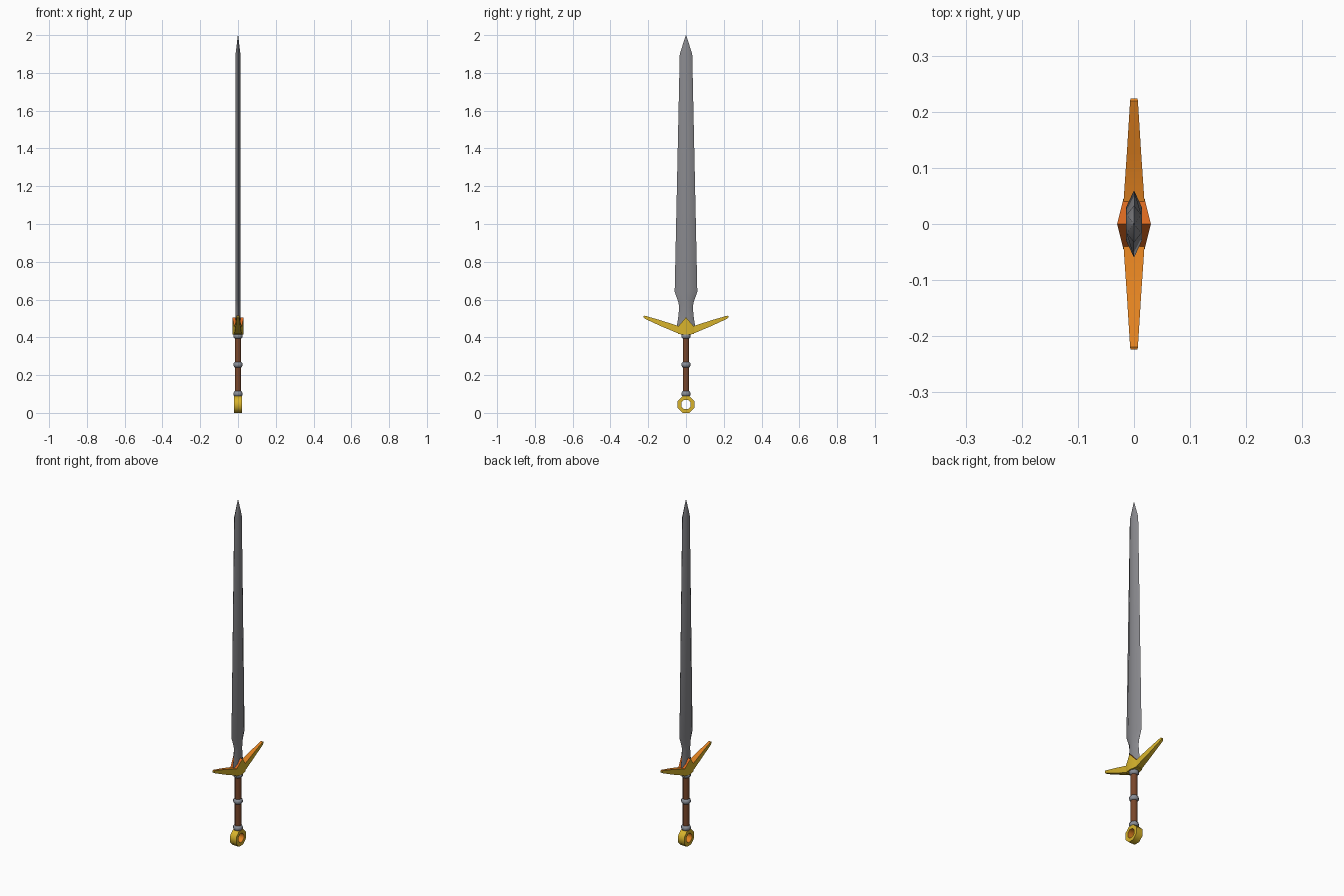
import bpy, bmesh, math

if "Cube" in bpy.data.objects:
    bpy.data.objects.remove(bpy.data.objects["Cube"])


def mat(name, rgb):
    m = bpy.data.materials.new(name)
    m.diffuse_color = (*rgb, 1)
    m.use_nodes = True
    m.node_tree.nodes["Principled BSDF"].inputs["Base Color"].default_value = m.diffuse_color
    return m


STEEL = mat("blade steel", (0.25, 0.25, 0.268))
BAND = mat("band grey", (0.25, 0.27, 0.31))
BROWN = mat("grip brown", (0.19, 0.062, 0.024))
GOLD = mat("gold", (0.68, 0.45, 0.025))
ORANGE = mat("orange gold", (0.78, 0.23, 0.015))
RED = mat("red orange", (0.76, 0.15, 0.015))


def loft(name, sections, mats, closed=False, rule=None, smooth=30):
    """Skin equal-length point loops; faces that meet the rule take colour 2."""
    bm = bmesh.new()
    rings = [[bm.verts.new(p) for p in s] for s in sections]
    n = len(rings[0])
    pairs = list(zip(rings, rings[1:]))
    if closed:
        pairs.append((rings[-1], rings[0]))
    for a, b in pairs:
        for i in range(n):
            j = (i + 1) % n
            bm.faces.new((a[i], a[j], b[j], b[i]))
    if not closed:
        bm.faces.new(rings[0])
        bm.faces.new(rings[-1])
    bmesh.ops.recalc_face_normals(bm, faces=bm.faces)
    if rule:
        for f in bm.faces:
            f.normal_update()
            f.material_index = int(rule(f))
    me = bpy.data.meshes.new(name)
    bm.to_mesh(me)
    bm.free()
    for m in mats:
        me.materials.append(m)
    ob = bpy.data.objects.new(name, me)
    bpy.context.collection.objects.link(ob)
    bpy.ops.object.select_all(action='DESELECT')
    ob.select_set(True)
    bpy.context.view_layer.objects.active = ob
    bpy.ops.object.shade_smooth_by_angle(angle=math.radians(smooth))
    return ob


def faces_up(f):
    return f.normal.z > 0.3


def turned(name, profile, m, sides=8):
    """Round part from (radius, z) points."""
    angles = [(k + 0.5) * math.tau / sides for k in range(sides)]
    return loft(name, [[(r * math.cos(a), r * math.sin(a), z) for a in angles]
                       for r, z in profile], [m], smooth=55)


# Blade: bevelled section with a centre line, narrow neck, long taper, pointed tip
def blade_section(w, t, z):
    f = w * 0.5
    return [(0, w, z), (t, f, z), (t, 0, z), (t, -f, z),
            (0, -w, z), (-t, -f, z), (-t, 0, z), (-t, f, z)]


loft("blade", [blade_section(*s) for s in (
    (0.050, 0.014, 0.45), (0.042, 0.014, 0.50), (0.036, 0.014, 0.555),
    (0.040, 0.014, 0.585), (0.060, 0.014, 0.64), (0.033, 0.013, 1.90),
    (0.0008, 0.0006, 2.0))], [STEEL], smooth=40)


# Crossguard: tapering raised arms and a wedge-shaped centre
def bar_section(y, hx, lo, hi):
    return [(-hx, y, lo), (hx, y, lo), (hx, y, hi), (-hx, y, hi)]


def mirrored(half):
    return [bar_section(-y, *r) for y, *r in reversed(half)] + \
           [bar_section(y, *r) for y, *r in half]


loft("crossguard_arms", mirrored([(0.035, 0.019, 0.418, 0.458),
                                  (0.130, 0.0125, 0.458, 0.489),
                                  (0.219, 0.007, 0.499, 0.515),
                                  (0.224, 0.006, 0.504, 0.513)]),
     [GOLD, ORANGE], rule=faces_up)
loft("crossguard_centre", [bar_section(-0.042, 0.0195, 0.417, 0.457),
                           bar_section(0, 0.030, 0.415, 0.506),
                           bar_section(0.042, 0.0195, 0.417, 0.457)],
     [GOLD, RED], rule=faces_up)

# Grip: two wrapped lengths separated by metal bands
for i, (lo, hi) in enumerate(((0.10, 0.255), (0.255, 0.41))):
    turned(f"grip_{i + 1}", [(0.0185, lo), (0.0185, hi)], BROWN)
for i, z in enumerate((0.101, 0.255, 0.407)):
    turned(f"grip_band_{i + 1}", [(0.018, z - 0.015), (0.026, z - 0.006),
                                  (0.026, z + 0.006), (0.018, z + 0.015)], BAND)


# Ring pommel: octagonal ring facing sideways, orange inside the hole and on top
def in_hole_or_up(f):
    c = f.calc_center_median()
    hole = abs(f.normal.x) < 0.5 and math.hypot(c.y, c.z - 0.0445) < 0.035
    return hole or f.normal.z > 0.8


ring = []
for k in range(8):
    a = (k + 0.5) * math.tau / 8
    c, s = math.cos(a), math.sin(a)
    ring.append([(x, r * c, 0.0445 + r * s) for x, r in
                 ((-0.02, 0.0482), (0.02, 0.0482), (0.02, 0.027), (-0.02, 0.027))])
loft("ring_pommel", ring, [GOLD, ORANGE], closed=True, rule=in_hole_or_up, smooth=55)
